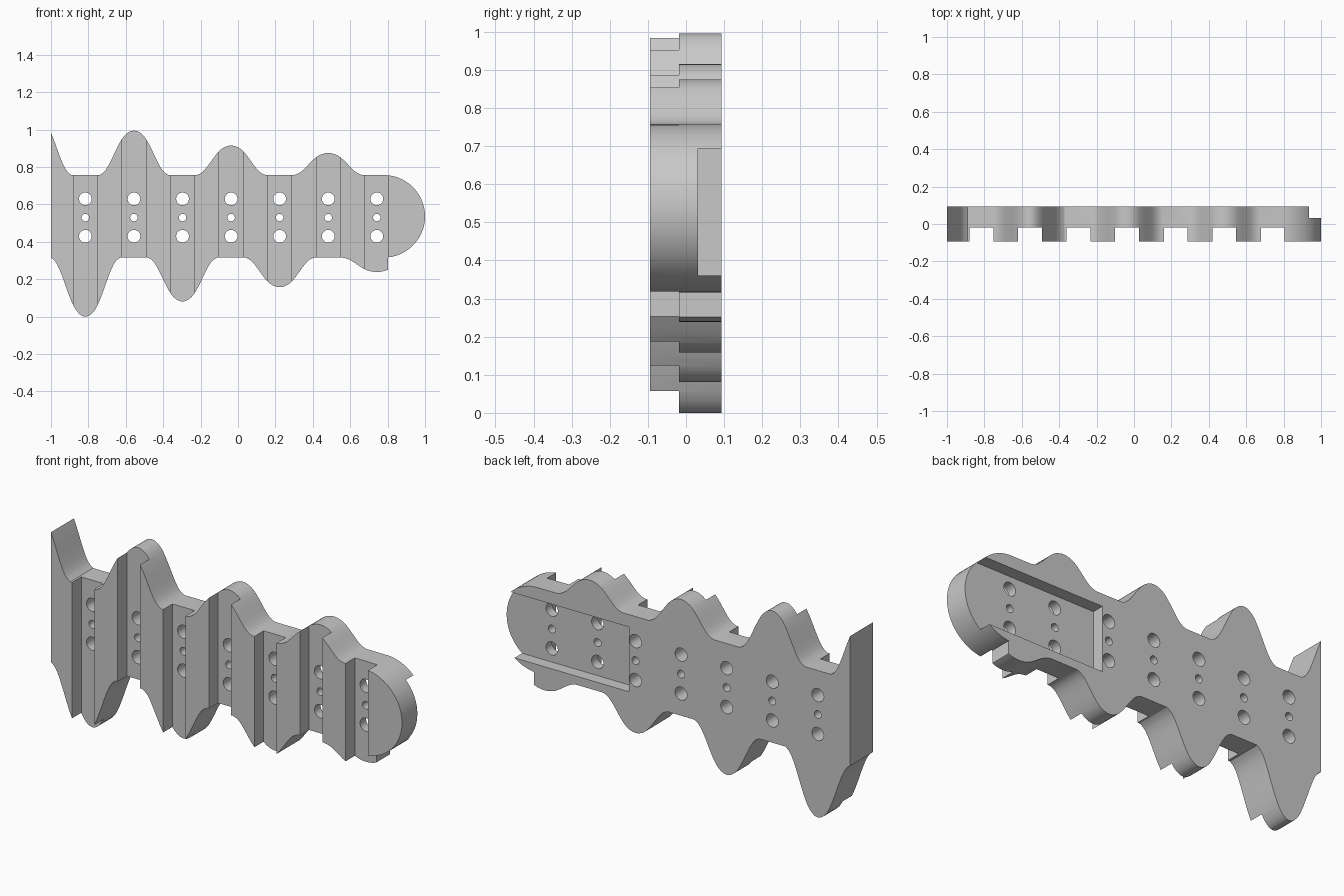
import bpy, bmesh, math
from mathutils import Matrix, Vector

cube = bpy.data.objects.get("Cube")
if cube:
    bpy.data.objects.remove(cube, do_unlink=True)

grey = bpy.data.materials.new("neutral_grey")
grey.use_nodes = True
colour = (0.58, 0.58, 0.58, 1)
grey.diffuse_color = colour
grey.node_tree.nodes["Principled BSDF"].inputs["Base Color"].default_value = colour

BACK, FRONT = 0.093, -0.094
TOP, BOTTOM, MID = 0.757, 0.316, 0.5365
PITCH = 0.2597
columns = [-0.816 + PITCH * i for i in range(7)]

# Lobe flank: distance from the crest, share of full height
FLANK = [(0, 1), (0.016, 0.99), (0.032, 0.955), (0.048, 0.9), (0.0625, 0.825), (0.08, 0.7),
         (0.1, 0.53), (0.12, 0.35), (0.137, 0.21), (0.152, 0.11), (0.167, 0.045), (0.185, 0)]


def lobe(centre, base, height):
    """Points of one rounded lobe, left to right; negative height hangs down."""
    left = [(centre - d, base + height * f) for d, f in reversed(FLANK)]
    right = [(centre + d, base + height * f) for d, f in FLANK[1:]]
    return left + right


def clip(points, low, high):
    """Trim a left-to-right line to a range of x."""
    out = []
    for a, b in zip(points, points[1:]):
        for limit in (low, high):
            if a[0] < limit < b[0]:
                t = (limit - a[0]) / (b[0] - a[0])
                out.append((limit, a[1] + t * (b[1] - a[1])))
        if low <= b[0] <= high:
            out.append(b)
    return out


def mesh_object(name, bm):
    bmesh.ops.recalc_face_normals(bm, faces=bm.faces)
    mesh = bpy.data.meshes.new(name)
    bm.to_mesh(mesh)
    bm.free()
    obj = bpy.data.objects.new(name, mesh)
    bpy.context.collection.objects.link(obj)
    mesh.materials.append(grey)
    return obj


def add_box(bm, low, high):
    low, high = Vector(low), Vector(high)
    bmesh.ops.create_cube(bm, size=1, matrix=Matrix.Translation((low + high) / 2)
                          @ Matrix.Diagonal((*(high - low), 1)))


def add_hole(bm, x, z, radius):
    bmesh.ops.create_cone(bm, cap_ends=True, segments=32, radius1=radius, radius2=radius, depth=1,
                          matrix=Matrix.Translation((x, 0, z)) @ Matrix.Rotation(math.pi / 2, 4, "X"))


# Wavy plate outline: lobes alternate between the upper and lower edge
upper, lower = [], []
for x, height in zip([columns[0] - PITCH] + columns[1::2], (0.31, 0.238, 0.158, 0.118)):
    upper += lobe(x, TOP, height)
for x, height in zip(columns[0::2], (0.316, 0.235, 0.158, 0.077)):
    lower += lobe(x, BOTTOM, -height)
upper = clip(upper, -1, 0.8)
lower = clip([(-1.1, BOTTOM)] + lower, -1, 0.801)

# Rounded end
radius = (TOP - BOTTOM) / 2
start = 0.08
arc = []
for i in range(33):
    a = math.pi / 2 - start - (math.pi - 2 * start) * i / 32
    arc.append((1 - radius + radius * math.cos(a), MID + radius * math.sin(a)))
arc.append((0.801, BOTTOM))

bm = bmesh.new()
outline = upper + arc + lower[::-1]
face = bm.faces.new([bm.verts.new((x, FRONT, z)) for x, z in outline])
extruded = bmesh.ops.extrude_face_region(bm, geom=[face])
verts = [g for g in extruded["geom"] if isinstance(g, bmesh.types.BMVert)]
bmesh.ops.translate(bm, verts=verts, vec=(0, BACK - FRONT, 0))
plate = mesh_object("wavy_plate", bm)

# Front channels, back pocket and through holes
channels, pocket, holes = bmesh.new(), bmesh.new(), bmesh.new()
for x in columns:
    add_box(channels, (x - 0.0635, -0.3, -0.5), (x + 0.0635, -0.019, 1.5))
    for z, r in ((0.63, 0.034), (0.53, 0.02), (0.43, 0.034)):
        add_hole(holes, x, z, r)
add_box(pocket, (0.26, 0.031, 0.36), (1.5, 0.3, 0.693))

bpy.ops.object.select_all(action="DESELECT")
bpy.context.view_layer.objects.active = plate
plate.select_set(True)
for name, bm in (("channel_cutter", channels), ("pocket_cutter", pocket), ("hole_cutter", holes)):
    cutter = mesh_object(name, bm)
    cutter.hide_render = True
    mod = plate.modifiers.new(name, "BOOLEAN")
    mod.operation, mod.solver, mod.object = "DIFFERENCE", "EXACT", cutter
    bpy.ops.object.modifier_apply(modifier=mod.name)
    bpy.data.objects.remove(cutter, do_unlink=True)

bpy.ops.object.shade_smooth_by_angle(angle=math.radians(30))
